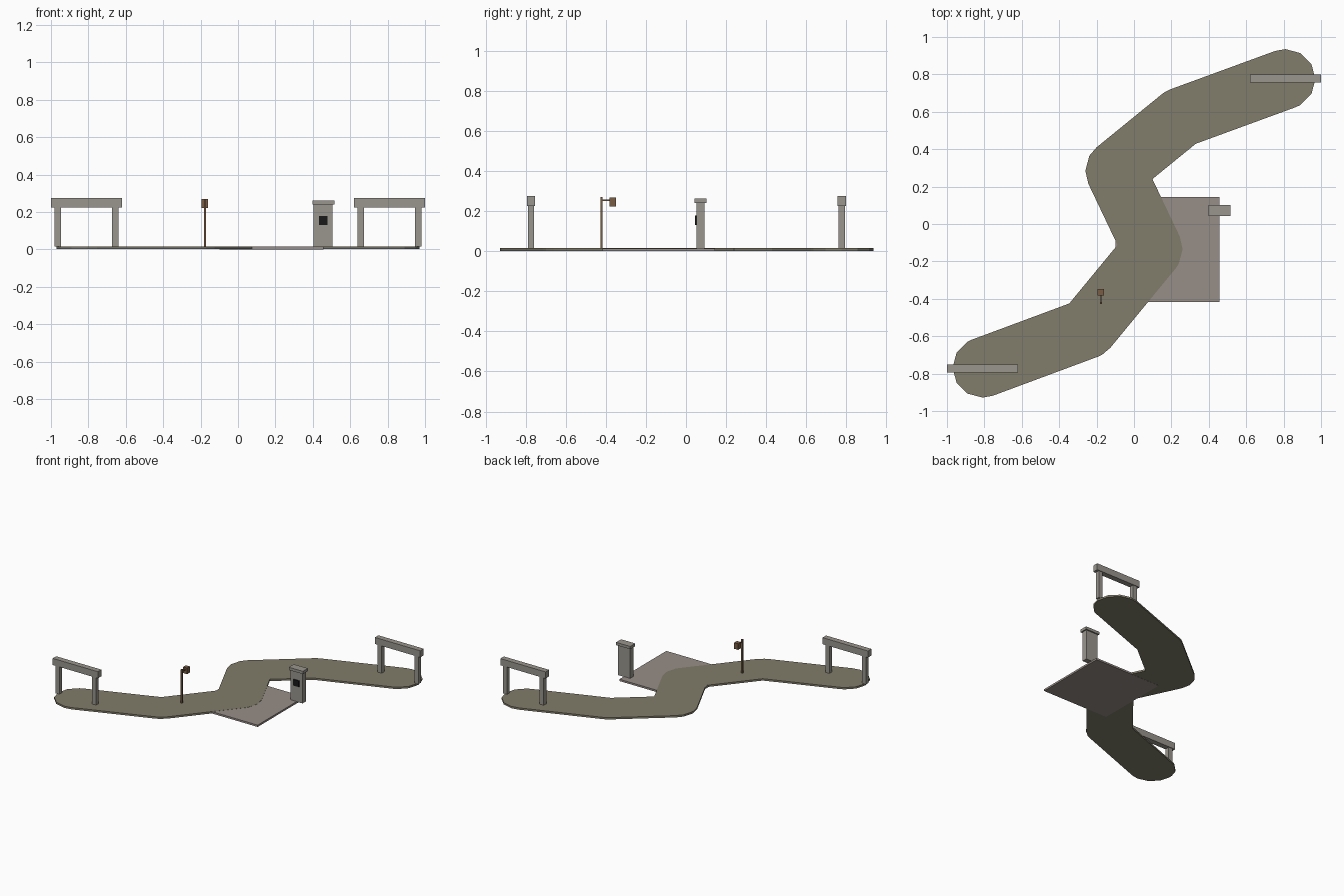
import bpy, bmesh
from math import atan2, cos, sin, pi, tan, floor

if "Cube" in bpy.data.objects:
    bpy.data.objects.remove(bpy.data.objects["Cube"])


def material(name, rgb):
    m = bpy.data.materials.new(name)
    m.diffuse_color = (*rgb, 1)
    m.use_nodes = True
    m.node_tree.nodes["Principled BSDF"].inputs["Base Color"].default_value = m.diffuse_color
    return m


DIRT = material("packed_earth", (0.22, 0.205, 0.145))
PAVING = material("paving", (0.31, 0.27, 0.245))
STONE = material("stone", (0.32, 0.30, 0.27))
WOOD = material("brown_wood", (0.19, 0.11, 0.06))
BLACK = material("dark_opening", (0.01, 0.01, 0.01))


def finish(name, bm, mat):
    bmesh.ops.recalc_face_normals(bm, faces=bm.faces)
    me = bpy.data.meshes.new(name)
    bm.to_mesh(me)
    bm.free()
    me.materials.append(mat)
    ob = bpy.data.objects.new(name, me)
    bpy.context.collection.objects.link(ob)
    return ob


def box(name, x, y, z, mat):
    """Box from (min, max) ranges on each axis."""
    bm = bmesh.new()
    bmesh.ops.create_cube(bm, size=1)
    for v in bm.verts:
        v.co = [(r[0] + r[1]) / 2 + c * (r[1] - r[0])
                for r, c in zip((x, y, z), v.co)]
    return finish(name, bm, mat)


def ribbon_outline(pts, r):
    """Offset a polyline by r, with 12-sided rounding at outer bends and ends."""
    loop = pts + pts[-2:0:-1]
    n, out, step = len(loop), [], pi / 6
    for i, p in enumerate(loop):
        a, b = loop[i - 1], loop[(i + 1) % n]
        h0 = atan2(p[1] - a[1], p[0] - a[0])
        h1 = atan2(b[1] - p[1], b[0] - p[0])
        turn = (h1 - h0 + pi) % (2 * pi) - pi
        if i in (0, len(pts) - 1):
            turn = pi
        s = h0 - pi / 2
        if turn > 0:
            angles, k = [s], floor(s / step) + 1
            while k * step < s + turn - 0.03:
                if k * step > s + 0.03:
                    angles.append(k * step)
                k += 1
            angles.append(s + turn)
            out += [(p[0] + r * cos(t), p[1] + r * sin(t)) for t in angles]
        else:
            m, d = s + turn / 2, r / cos(turn / 2)
            out.append((p[0] + d * cos(m), p[1] + d * sin(m)))
    return out


# Winding path slab
route = [(-0.81, -0.768), (-0.25, -0.56), (0.1, -0.135),
         (-0.1, 0.285), (0.25, 0.57), (0.81, 0.775)]
bm = bmesh.new()
face = bm.faces.new([bm.verts.new((x, y, 0.001)) for x, y in ribbon_outline(route, 0.16)])
ext = bmesh.ops.extrude_face_region(bm, geom=[face], use_keep_orig=True)
for g in ext["geom"]:
    if isinstance(g, bmesh.types.BMVert):
        g.co.z = 0.015
finish("winding_path", bm, DIRT)

# Square plaza beside the middle bend
box("plaza", (-0.1, 0.457), (-0.417, 0.145), (0, 0.014), PAVING)

# Gateways at both ends
for side, cx, cy in (("front", -0.81, -0.773), ("back", 0.81, 0.777)):
    for label, s in (("left", -1), ("right", 1)):
        px = cx + s * 0.154
        box(f"{side}_gate_{label}_post", (px - 0.017, px + 0.017),
            (cy - 0.016, cy + 0.016), (0.014, 0.226), STONE)
    box(f"{side}_gate_lintel", (cx - 0.19, cx + 0.19),
        (cy - 0.021, cy + 0.021), (0.225, 0.275), STONE)

# Stone shrine pillar with cap and dark niche
box("shrine_pillar", (0.405, 0.505), (0.052, 0.092), (0.012, 0.242), STONE)
box("shrine_cap", (0.397, 0.515), (0.042, 0.102), (0.241, 0.262), STONE)
box("shrine_niche", (0.432, 0.478), (0.045, 0.056), (0.131, 0.178), BLACK)

# Lantern on a bracket pole
box("lantern_pole", (-0.182, -0.171), (-0.427, -0.416), (0.014, 0.27), WOOD)
box("lantern_arm", (-0.180, -0.173), (-0.42, -0.378), (0.249, 0.257), WOOD)
box("lantern_box", (-0.194, -0.160), (-0.382, -0.348), (0.222, 0.268), WOOD)
